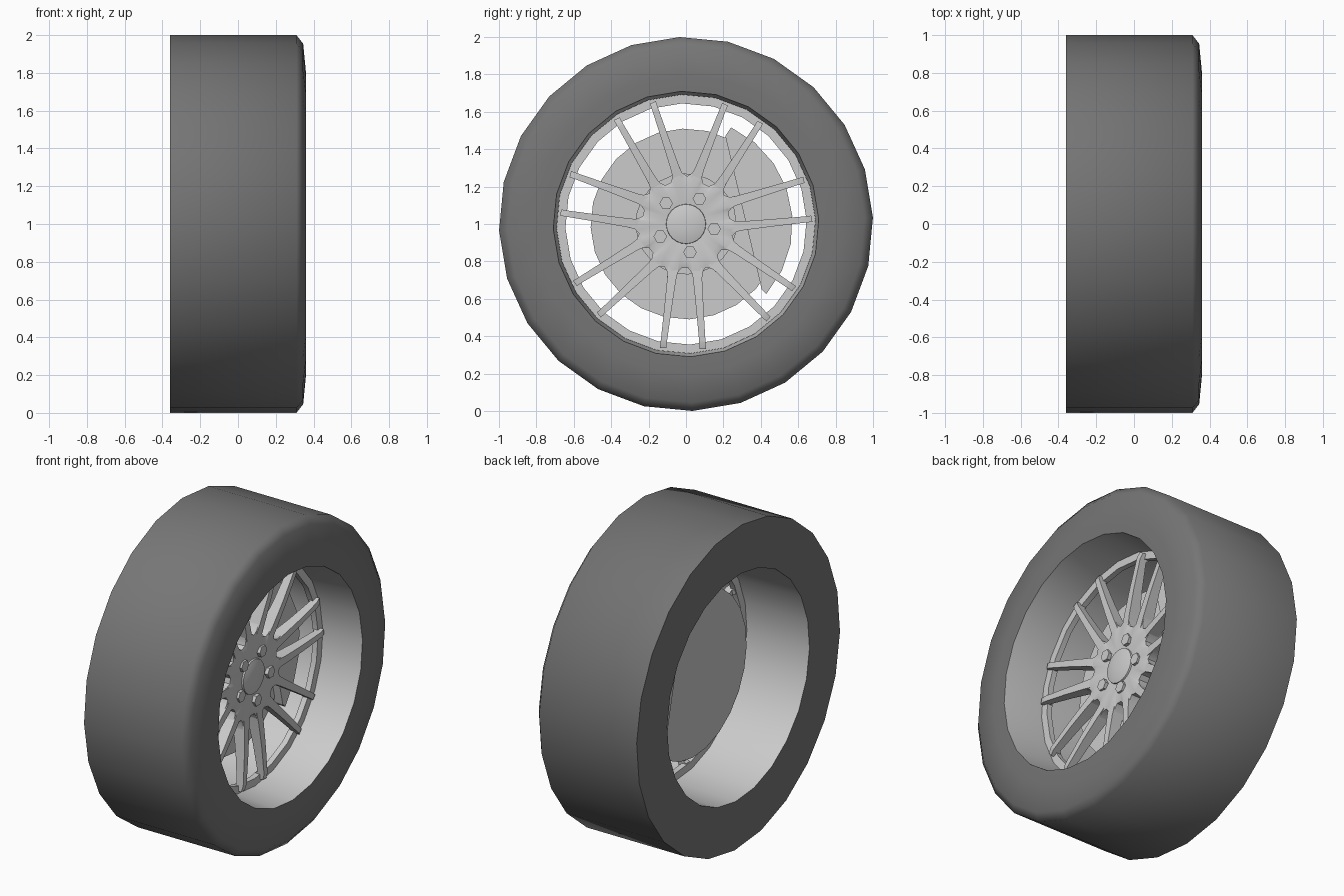
import bpy, bmesh
from math import sin, cos, radians, pi

if "Cube" in bpy.data.objects:
    bpy.data.objects.remove(bpy.data.objects["Cube"])

CZ = 1.0  # axle height


def pt(x, r, deg, side=0.0):
    """Point at radius r and angle deg around the axle, shifted sideways."""
    a = radians(deg)
    return (x, r * cos(a) - side * sin(a), CZ + r * sin(a) + side * cos(a))


def finish(name, bm, smooth=30, mat=None):
    bmesh.ops.recalc_face_normals(bm, faces=bm.faces)
    me = bpy.data.meshes.new(name)
    bm.to_mesh(me)
    bm.free()
    ob = bpy.data.objects.new(name, me)
    bpy.context.collection.objects.link(ob)
    if mat:
        me.materials.append(mat)
    bpy.ops.object.select_all(action='DESELECT')
    ob.select_set(True)
    bpy.context.view_layer.objects.active = ob
    bpy.ops.object.shade_smooth_by_angle(angle=radians(smooth))
    return ob


def loft(bm, loops, cap=True, close=False):
    """Bridge vertex loops of equal length."""
    vs = [[bm.verts.new(p) for p in lp] for lp in loops]
    n = len(vs[0])
    pairs = list(zip(vs, vs[1:])) + ([(vs[-1], vs[0])] if close else [])
    for a, b in pairs:
        for i in range(n):
            j = (i + 1) % n
            bm.faces.new((a[i], a[j], b[j], b[i]))
    if cap and not close:
        bm.faces.new(vs[0])
        bm.faces.new(vs[-1])


def revolve(name, profile, n=24, off=2, cap=False, close=False, smooth=30, mat=None):
    bm = bmesh.new()
    loft(bm, [[pt(x, r, off + 360 * i / n) for i in range(n)] for x, r in profile], cap, close)
    return finish(name, bm, smooth, mat)


rubber = bpy.data.materials.new("rubber")
rubber.diffuse_color = (0.18, 0.18, 0.18, 1)
rubber.use_nodes = True
rubber.node_tree.nodes["Principled BSDF"].inputs["Base Color"].default_value = rubber.diffuse_color

# Tyre and rim barrel
revolve("tyre", [(0.36, 0.71), (0.36, 0.80), (0.345, 0.955), (0.31, 1.0),
                 (-0.36, 1.0), (-0.36, 0.70)], smooth=60, mat=rubber)
revolve("rim_barrel", [(0.36, 0.71), (0.12, 0.692), (-0.36, 0.70)])

# Ring that carries the spoke ends
revolve("spoke_ring", [(0.10, 0.692), (0.10, 0.645), (0.065, 0.645), (0.065, 0.692)], close=True)

# Seven pairs of spokes: radius, front x, back x, half width, side shift
sections = [(0.20, 0.105, 0.03, 0.030, 0.058),
            (0.30, 0.115, 0.04, 0.024, 0.070),
            (0.45, 0.125, 0.065, 0.020, 0.085),
            (0.62, 0.130, 0.085, 0.017, 0.102),
            (0.63, 0.130, 0.070, 0.017, 0.103),
            (0.665, 0.120, 0.070, 0.017, 0.106)]
PAIRS = [-91.4 + 360 * k / 7 for k in range(7)]
bm = bmesh.new()
for a in PAIRS:
    for s in (-1, 1):
        loft(bm, [[pt(xf, r, a, s * (c - w)), pt(xf, r, a, s * (c + w)),
                   pt(xb, r, a, s * (c + w)), pt(xb, r, a, s * (c - w))]
                  for r, xf, xb, w, c in sections])
finish("spokes", bm)

# Scalloped hub between the spoke roots
scallop = [(-25.7, 0.255), (-20, 0.275), (-17, 0.32), (-9.5, 0.31), (-8, 0.26),
           (-4, 0.235), (4, 0.235), (8, 0.26), (9.5, 0.31), (17, 0.32), (20, 0.275)]
outline = [(a + d, r) for a in PAIRS for d, r in scallop]
bm = bmesh.new()
loft(bm, [[pt(0.03, r, d) for d, r in outline],
          [pt(0.105, r, d) for d, r in outline],
          [pt(0.115, 0.20, d) for d, r in outline],
          [pt(0.10, 0.11, d) for d, r in outline]])
finish("hub", bm)
revolve("centre_cap", [(0.09, 0.108), (0.11, 0.105), (0.12, 0.07), (0.123, 0.02)], cap=True)

# Five hexagonal wheel nuts
bm = bmesh.new()
for k in range(5):
    c = pt(0, 0.153, 62 + 72 * k)
    loft(bm, [[(x, c[1] + 0.036 * cos(i * pi / 3), c[2] + 0.036 * sin(i * pi / 3))
               for i in range(6)] for x in (0.08, 0.125)])
finish("wheel_nuts", bm)

# Brake disc with its mounting hat
revolve("brake_disc", [(-0.06, 0.51), (-0.025, 0.51)], n=24, cap=True)
revolve("disc_hat", [(-0.03, 0.27), (0.035, 0.27)], n=24, cap=True)

# Brake caliper: a circle segment straddling the disc
arc = [pt(0, 0.57, 65 - 106 * i / 7) for i in range(8)] + [(0, 0.405, CZ - 0.35), (0, 0.21, CZ + 0.47)]
bm = bmesh.new()
loft(bm, [[(x, y, z) for _, y, z in arc] for x in (-0.13, 0.025)])
finish("brake_caliper", bm)
